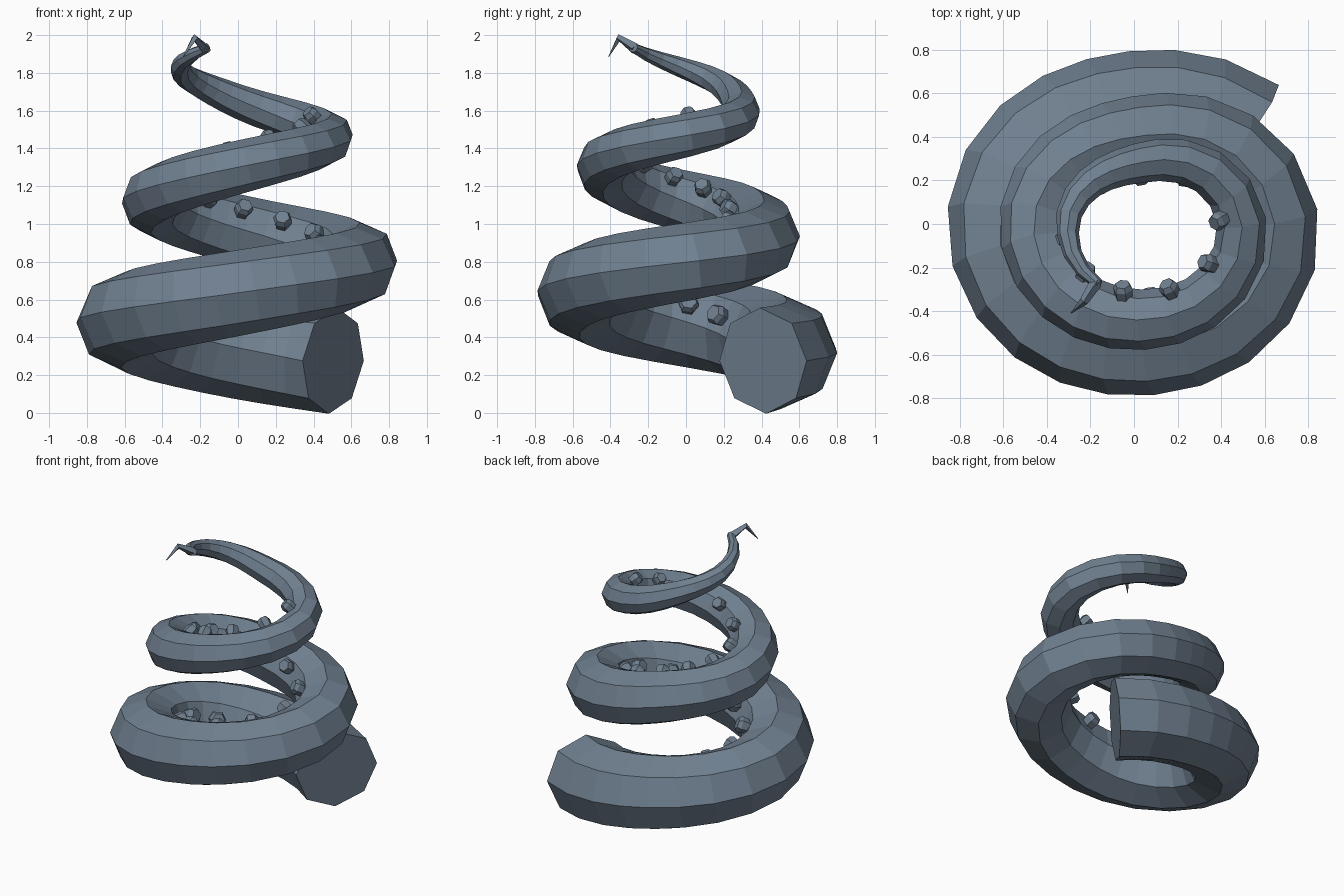
import bpy
import bmesh
from math import radians, sin, cos, pi
from mathutils import Vector

cube = bpy.data.objects.get("Cube")
if cube:
    bpy.data.objects.remove(cube)

SLATE = (0.162, 0.216, 0.279, 1.0)
slate = bpy.data.materials.new("slate_blue")
slate.use_nodes = True
slate.diffuse_color = SLATE
slate.node_tree.nodes["Principled BSDF"].inputs["Base Color"].default_value = SLATE

# Coil shape at every quarter turn: distance from axis, height, thickness
REACH = [.77, .53, .62, .565, .645, .40, .46, .44, .495, .275, .305, .33]
HEIGHT = [.23, .34, .485, .635, .80, .97, 1.12, 1.30, 1.47, 1.65, 1.82, 1.99]
THICK = [.295, .265, .24, .225, .205, .185, .16, .14, .115, .09, .055, .01]
START, END, STEPS = 39, 960, 54


def smooth(values, deg):
    """Smooth interpolation through the quarter-turn values."""
    i = min(int(deg // 90), len(values) - 2)
    t = deg / 90 - i
    b, c = values[i], values[i + 1]
    a = values[i - 1] if i else 2 * b - c
    d = values[i + 2] if i + 2 < len(values) else 2 * c - b
    m, n = (c - a) / 2, (d - b) / 2
    return (b + m * t + (3 * (c - b) - 2 * m - n) * t ** 2
            + (2 * (b - c) + m + n) * t ** 3)


def centre(deg):
    reach, a = smooth(REACH, deg), radians(deg)
    return Vector((reach * cos(a), reach * sin(a), smooth(HEIGHT, deg)))


def frame(tangent):
    """Horizontal outward direction and upward direction of a section."""
    out = tangent.cross(Vector((0, 0, 1))).normalized()
    return out, out.cross(tangent).normalized()


def finish(name, bm):
    bmesh.ops.recalc_face_normals(bm, faces=bm.faces)
    mesh = bpy.data.meshes.new(name)
    bm.to_mesh(mesh)
    bm.free()
    mesh.materials.append(slate)
    obj = bpy.data.objects.new(name, mesh)
    bpy.context.collection.objects.link(obj)
    return obj


def sweep(name, sections, sides):
    """Skin sections given as (centre, out, up, radius) and cap both ends."""
    bm = bmesh.new()
    rings = []
    for c, out, up, r in sections:
        angles = [2 * pi * k / sides for k in range(sides)]
        rings.append([bm.verts.new(c + r * (cos(a) * out + sin(a) * up)) for a in angles])
    for low, high in zip(rings, rings[1:]):
        for k in range(sides):
            j = (k + 1) % sides
            bm.faces.new((low[k], low[j], high[j], high[k]))
    bm.faces.new(rings[0])
    bm.faces.new(rings[-1])
    return finish(name, bm)


def section(deg):
    tangent = (centre(deg + 1) - centre(deg - 1)).normalized()
    return (centre(deg), *frame(tangent), smooth(THICK, deg))


# Tapering coiled tentacle
sweep("tentacle", [section(START + (END - START) * i / STEPS) for i in range(STEPS + 1)], 8)

# Suckers along the upper inner side of the coil
for i in range(18):
    deg = 145 + 34.3 * i
    c, out, up, r = section(deg)
    tilt = radians(20 + 22 * i / 17)
    normal = -cos(tilt) * out + sin(tilt) * up
    along = out.cross(up)
    side = normal.cross(along)
    width = .058 - .0008 * i
    sweep(f"sucker_{i + 1}", [(c + normal * (r - .04), along, side, width * .8),
                              (c + normal * (r + .035), along, side, width),
                              (c + normal * (r + .06), along, side, width * .75)], 6)

# Hooked claw at the tip
base, elbow, point = centre(END - 3), Vector((-.23, -.355, 1.985)), Vector((-.29, -.41, 1.885))
arm, hook = (elbow - base).normalized(), (point - elbow).normalized()
bend = (arm + hook).normalized()
sweep("claw", [(base, *frame(arm), .03),
               (elbow, *frame(bend), .02),
               (point, *frame(hook), .002)], 4)
